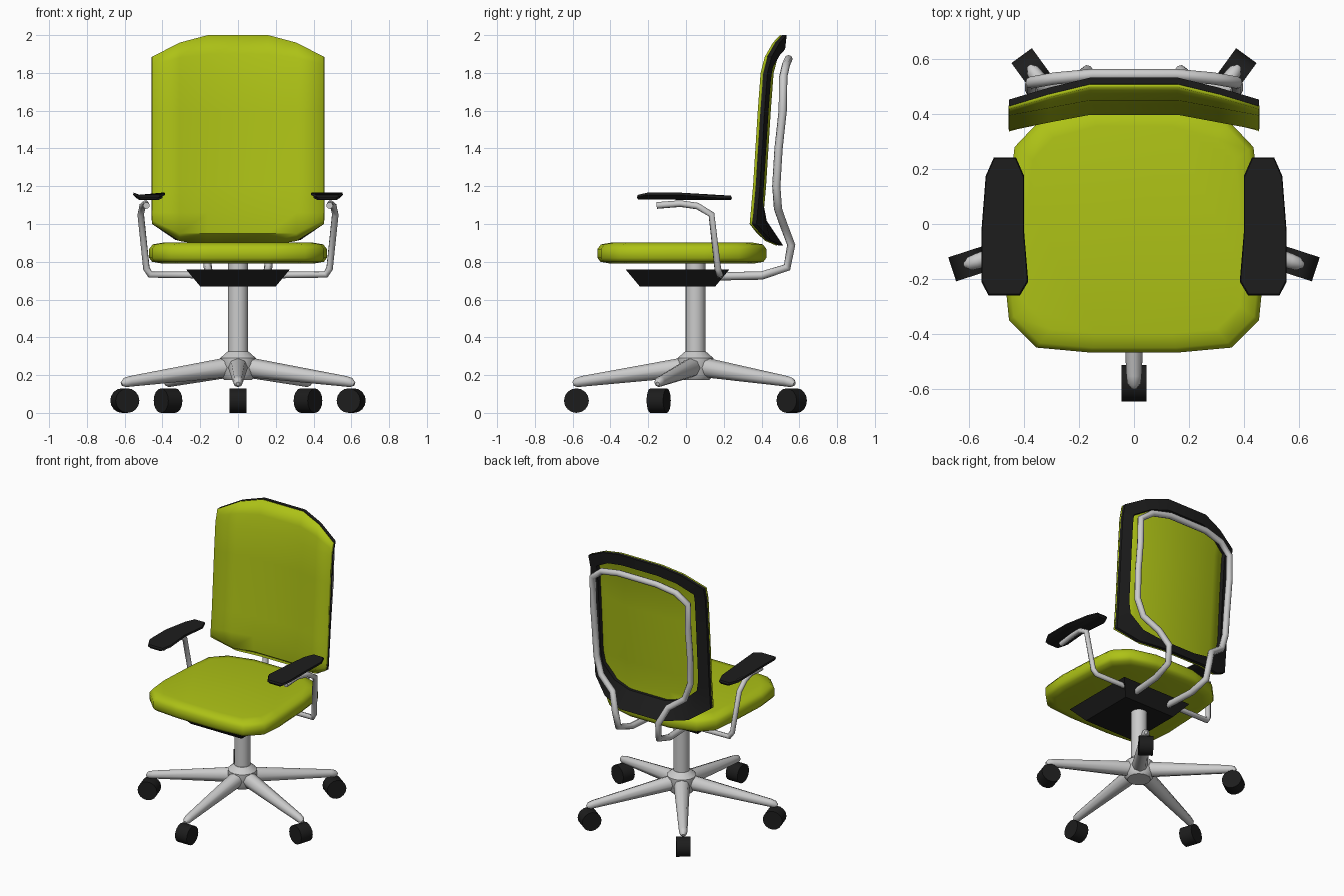
import bpy, bmesh, math
from mathutils import Vector

if "Cube" in bpy.data.objects:
    bpy.data.objects.remove(bpy.data.objects["Cube"])

CY = 0.05  # column centre line in y


def mat(name, rgb):
    m = bpy.data.materials.new(name)
    m.diffuse_color = (*rgb, 1)
    m.use_nodes = True
    m.node_tree.nodes["Principled BSDF"].inputs["Base Color"].default_value = m.diffuse_color
    return m


GREEN = mat("lime_fabric", (0.42, 0.54, 0.008))
BLACK = mat("black_plastic", (0.012, 0.012, 0.012))


def finish(ob, material=None, angle=40):
    if material:
        ob.data.materials.append(material)
    bpy.ops.object.select_all(action='DESELECT')
    ob.select_set(True)
    bpy.context.view_layer.objects.active = ob
    if ob.type == 'CURVE':
        bpy.ops.object.convert(target='MESH')
        ob = bpy.context.object
    bpy.ops.object.shade_smooth_by_angle(angle=math.radians(angle))
    return ob


def loft(name, rings, material=None, closed=False, angle=40):
    """Skin equal-sized rings; cap the ends, or join last to first."""
    bm = bmesh.new()
    vs = [[bm.verts.new(p) for p in r] for r in rings]
    n = len(vs[0])
    for k in range(len(vs) if closed else len(vs) - 1):
        a, b = vs[k], vs[(k + 1) % len(vs)]
        for i in range(n):
            j = (i + 1) % n
            bm.faces.new((a[i], a[j], b[j], b[i]))
    if not closed:
        bm.faces.new(vs[0])
        bm.faces.new(vs[-1])
    bmesh.ops.recalc_face_normals(bm, faces=bm.faces)
    me = bpy.data.meshes.new(name)
    bm.to_mesh(me)
    bm.free()
    ob = bpy.data.objects.new(name, me)
    bpy.context.collection.objects.link(ob)
    return finish(ob, material, angle)


def tube(name, pts, radius, radii=None):
    cu = bpy.data.curves.new(name, 'CURVE')
    cu.dimensions = '3D'
    cu.bevel_depth = radius
    cu.bevel_resolution = 2
    cu.use_fill_caps = True
    sp = cu.splines.new('POLY')
    sp.points.add(len(pts) - 1)
    for i, p in enumerate(pts):
        sp.points[i].co = (*p, 1)
        sp.points[i].radius = radii[i] if radii else 1
    ob = bpy.data.objects.new(name, cu)
    bpy.context.collection.objects.link(ob)
    return finish(ob, None, 60)


def circle(r, z, n=16):
    return [(r * math.cos(2 * math.pi * i / n), CY + r * math.sin(2 * math.pi * i / n), z) for i in range(n)]


def mirrored(half):
    """Close a right-hand outline (first to last) with its left-hand copy."""
    return half + [(-p[0], *p[1:]) for p in reversed(half)]


def lerp_table(t, table):
    for (a, va), (b, vb) in zip(table, table[1:]):
        if t <= b:
            return va + (vb - va) * max(0, (t - a) / (b - a))
    return table[-1][1]


# Star base: hub, column, five legs and castors
loft("hub", [circle(0.075, 0.175), circle(0.095, 0.2), circle(0.095, 0.29), circle(0.055, 0.325)])
loft("column", [circle(0.053, 0.25), circle(0.053, 0.8)])
for i in range(5):
    a = math.radians(-90 + 72 * i)
    d, t = Vector((math.cos(a), math.sin(a), 0)), Vector((-math.sin(a), math.cos(a), 0))
    o = Vector((0, CY, 0))
    tube(f"base_leg_{i}", [o + d * r + Vector((0, 0, z)) for r, z in
                           ((0.03, 0.245), (0.6, 0.167), (0.63, 0.16), (0.648, 0.153))],
         0.054, (1, 0.52, 0.46, 0.2))
    c = o + d * 0.63 + Vector((0, 0, 0.065))
    wheel = [[c + t * s + d * (0.066 * math.cos(k * math.pi / 8)) + Vector((0, 0, 0.065 * math.sin(k * math.pi / 8)))
              for k in range(16)] for s in (-0.046, 0.046)]
    loft(f"castor_{i}", wheel, BLACK)

# Tilt mechanism under the seat
loft("mechanism", [[(sx * h, sy * h - 0.045, z) for sx, sy in ((-1, -1), (1, -1), (1, 1), (-1, 1))]
                   for h, z in ((0.2, 0.67), (0.275, 0.76))], BLACK)

# Seat cushion
outline = mirrored([(0.16, -0.468), (0.355, -0.45), (0.455, -0.35), (0.47, -0.2), (0.455, 0.1),
                    (0.435, 0.28), (0.345, 0.375), (0.16, 0.425)])


def inset(pts, d, z):
    return [(x * (1 - d / 0.46), (y + 0.02) * (1 - d / 0.45) - 0.02, z) for x, y in pts]


loft("seat", [inset(outline, d, z) for d, z in
              ((0.06, 0.792), (0.015, 0.80), (0.0, 0.82), (0.0, 0.868), (0.018, 0.892), (0.07, 0.901))],
     GREEN, angle=60)

# Backrest surface: depth as a function of x and z
PROFILE = [(0.885, 0.48), (0.945, 0.405), (1.0, 0.392), (1.2, 0.41), (1.6, 0.435), (1.8, 0.45), (1.885, 0.472), (2.0, 0.497)]


def back_y(x, z):
    return lerp_table(z, PROFILE) - 0.055 * max(0, (abs(x) - 0.16) / 0.295)


cols = [(0.16, 2.0, 0.885), (0.31, 1.96, 0.91), (0.455, 1.885, 1.0)]
cols = [(-x, a, b) for x, a, b in reversed(cols)] + cols
bm = bmesh.new()
grid = []
for x, top, bot in cols:
    zs = [bot, max(0.95, bot + 0.02), 1.06, 1.2, 1.6, 1.8, 0.5 * (1.8 + top), top]
    grid.append([bm.verts.new((x, back_y(x, z), z)) for z in zs])
for a, b in zip(grid, grid[1:]):
    for k in range(len(a) - 1):
        bm.faces.new((a[k], b[k], b[k + 1], a[k + 1]))
me = bpy.data.meshes.new("backrest")
bm.to_mesh(me)
bm.free()
back = bpy.data.objects.new("backrest", me)
bpy.context.collection.objects.link(back)
sol = back.modifiers.new("thickness", 'SOLIDIFY')
sol.thickness = 0.014
sol.offset = -1
finish(back, GREEN)

# Black frame ring behind the backrest
outer = mirrored([(0.16, 2.0), (0.31, 1.96), (0.455, 1.885), (0.455, 1.8), (0.455, 1.6), (0.455, 1.2),
                  (0.455, 1.0), (0.33, 0.915), (0.16, 0.887)])
inner = mirrored([(0.14, 1.925), (0.27, 1.895), (0.385, 1.83), (0.385, 1.77), (0.385, 1.6), (0.385, 1.2),
                  (0.37, 1.12), (0.27, 1.03), (0.14, 1.0)])
loft("back_frame", [[(x, back_y(x, z) + d, z) for x, z in pts] for pts, d in
                    ((outer, 0.012), (outer, 0.036), (inner, 0.044), (inner, 0.012))], BLACK, closed=True)

# Tubular back support loop running under the seat
half = [(0.13, 0.12, 0.722), (0.15, 0.40, 0.727), (0.16, 0.535, 0.77), (0.17, 0.557, 0.89), (0.22, 0.515, 1.0),
        (0.33, 0.487, 1.08), (0.37, 0.478, 1.2), (0.375, 0.49, 1.4), (0.375, 0.512, 1.6), (0.375, 0.515, 1.78),
        (0.29, 0.53, 1.845), (0.15, 0.543, 1.873)]
tube("back_support", mirrored(half), 0.022)

# Armrests: bent tube and padded top, one per side
arm = [(0.2, 0.18, 0.73), (0.465, 0.178, 0.732), (0.485, 0.168, 0.765), (0.515, 0.135, 1.05),
       (0.505, 0.06, 1.095), (0.49, -0.03, 1.108), (0.485, -0.155, 1.098)]
pad = [(0.43, 0.243), (0.51, 0.243), (0.54, 0.175), (0.556, -0.03), (0.556, -0.21), (0.53, -0.26),
       (0.415, -0.26), (0.385, -0.21), (0.4, -0.03), (0.4, 0.175)]
TILT = [(-0.26, -0.012), (-0.2, 0.002), (-0.03, 0), (0.175, -0.016), (0.25, -0.016)]
for side, s in (("right", 1), ("left", -1)):
    tube(f"arm_support_{side}", [(s * x, y, z) for x, y, z in arm], 0.018)
    rings = [[(s * (0.475 + (x - 0.475) * k), y * (0.98 if k < 1 else 1), z + lerp_table(y, TILT)) for x, y in pad]
             for k, z in ((0.7, 1.142), (1, 1.154), (0.96, 1.166))]
    loft(f"arm_pad_{side}", rings, BLACK)
